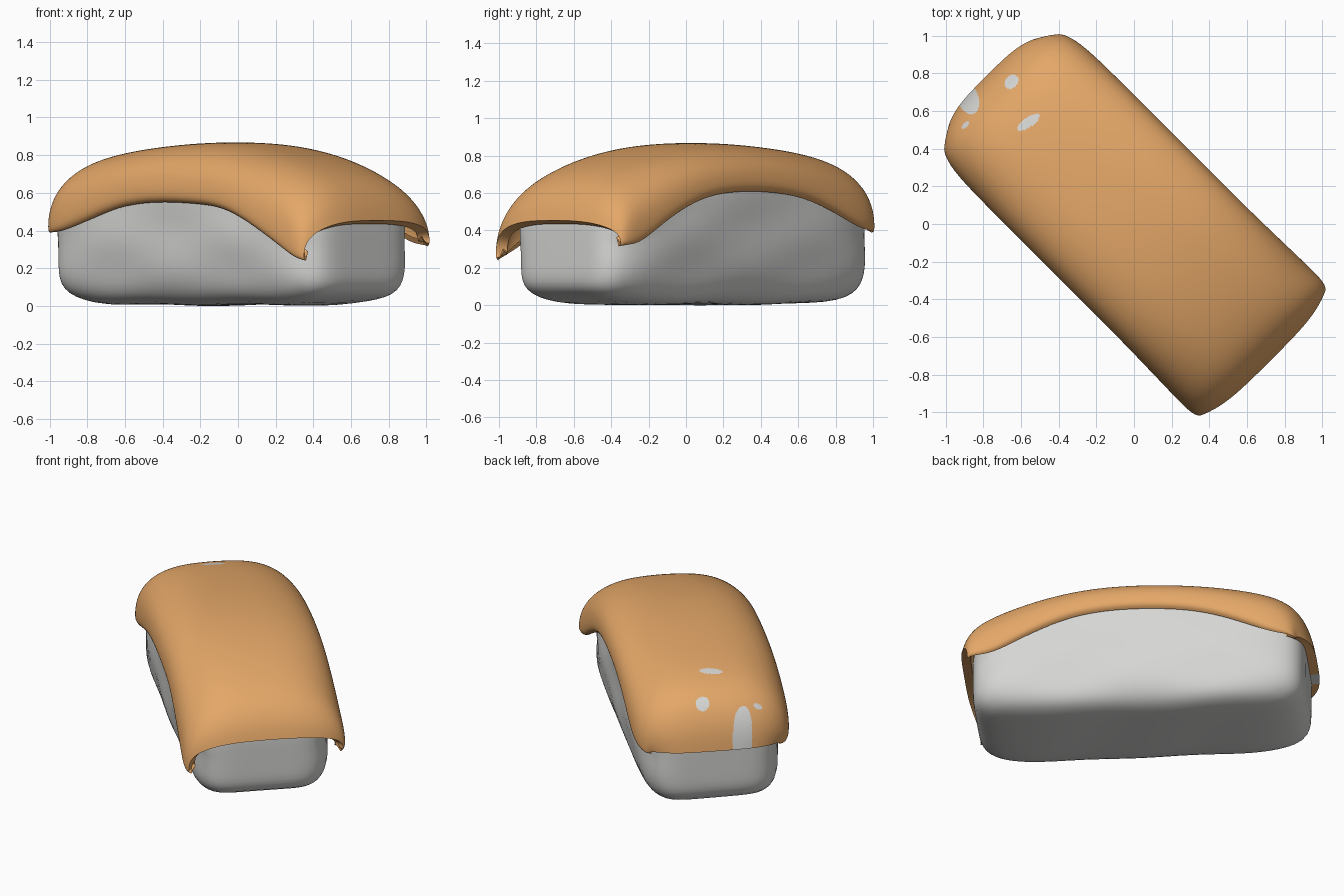
import bpy, bmesh, math

if "Cube" in bpy.data.objects:
    bpy.data.objects.remove(bpy.data.objects["Cube"])

R2 = math.sqrt(2)


def place(u, v, z):
    """The piece lies diagonally: u runs along it, v across it."""
    return ((u + v) / R2, (v - u) / R2, z)


def material(name, rgb):
    m = bpy.data.materials.new(name)
    m.diffuse_color = (*rgb, 1)
    m.use_nodes = True
    m.node_tree.nodes["Principled BSDF"].inputs["Base Color"].default_value = m.diffuse_color
    return m


def make_object(name, bm, mats):
    mesh = bpy.data.meshes.new(name)
    bm.to_mesh(mesh)
    bm.free()
    ob = bpy.data.objects.new(name, mesh)
    bpy.context.collection.objects.link(ob)
    for m in mats:
        mesh.materials.append(m)
    bpy.context.view_layer.objects.active = ob
    ob.select_set(True)
    return ob


rice_white = material("rice white", (0.67, 0.67, 0.66))
fish_orange = material("fish orange", (0.775, 0.386, 0.138))

# Rice block: cube grid pulled to a rounded box, with a domed top and a narrower foot
bm = bmesh.new()
bmesh.ops.create_cube(bm, size=2)
bmesh.ops.subdivide_edges(bm, edges=bm.edges[:], cuts=19, use_grid_fill=True)
P = 6
for vert in bm.verts:
    x, y, z = vert.co
    n = (abs(x) ** P + abs(y) ** P + abs(z) ** P) ** (1 / P)
    x, y, z = x / n, y / n, z / n
    u, v = -0.05 + 1.005 * x, 0.437 * y
    top = 0.80 - (0.22 if u > 0 else 0.13) * u * u
    foot = 1 - 0.12 * max(0, -z - 0.1) ** 1.5
    lump = foot + 0.015 * math.sin(7 * u + 2) * math.cos(6 * z + 3 * y)
    low = 0.004 * (1 + math.sin(9 * u + 4 * v)) * max(0, -z)
    shoulder = 0.25 * y ** 4 * max(0, u) * max(0, z)
    vert.co = place(u, v * lump, top * (0.5 + 0.5 * z) + low - shoulder)
rice = make_object("rice_block", bm, [rice_white])
bpy.ops.object.shade_smooth()
rice.select_set(False)

# Fish slice: rows along the length
# (u, ridge height, half width, front rim height, back rim height, corner pull, rim tuck)
rows = [
    (-1.11, 0.42, 0.40, 0.39, 0.39, 0.10, 0.01),
    (-1.09, 0.54, 0.43, 0.39, 0.39, 0.09, 0.01),
    (-1.02, 0.685, 0.46, 0.39, 0.40, 0.06, 0.02),
    (-0.88, 0.78, 0.485, 0.395, 0.41, 0.02, 0.03),
    (-0.66, 0.825, 0.49, 0.455, 0.50, 0, 0.035),
    (-0.43, 0.85, 0.49, 0.53, 0.58, 0, 0.035),
    (-0.16, 0.87, 0.49, 0.555, 0.61, 0, 0.035),
    (0.12, 0.87, 0.49, 0.545, 0.61, 0, 0.035),
    (0.36, 0.845, 0.49, 0.525, 0.57, 0, 0.035),
    (0.60, 0.795, 0.495, 0.415, 0.46, 0, 0.035),
    (0.80, 0.725, 0.50, 0.31, 0.34, 0, 0.03),
    (0.92, 0.65, 0.50, 0.26, 0.325, 0.02, 0.02),
    (0.995, 0.55, 0.49, 0.245, 0.32, 0.045, 0.02),
    (1.025, 0.455, 0.475, 0.24, 0.315, 0.06, 0.02),
]
COLS = 14
E = 0.74
bm = bmesh.new()
grid = []
for u, ridge, w, front, back, pull, tuck in rows:
    line = []
    for j in range(-1, COLS + 2):
        curled = j < 0 or j > COLS
        a = math.pi * (min(max(j, 0), COLS) / COLS - 0.5)
        t = math.copysign(abs(math.sin(a)) ** E, a)
        rim = (front if t < 0 else back) + 0.6 * tuck
        z = rim + (ridge - rim) * max(0, math.cos(a)) ** E
        v = w * t
        if curled:
            # the rim turns in under the slice
            z -= 0.6 * tuck
            v -= math.copysign(tuck, v)
        line.append(bm.verts.new(place(u - math.copysign(pull * t ** 4, u), v, z)))
    grid.append(line)
for a, b in zip(grid, grid[1:]):
    for j in range(len(a) - 1):
        bm.faces.new((a[j], b[j], b[j + 1], a[j + 1]))
fish = make_object("fish_slice", bm, [fish_orange, rice_white])
sub = fish.modifiers.new("smooth", "SUBSURF")
sub.levels = sub.render_levels = 3
sub.boundary_smooth = "PRESERVE_CORNERS"
bpy.ops.object.modifier_apply(modifier="smooth")

# Rice showing through: x, y, half length, half width, turn
spots = [
    (-0.65, 0.755, 0.042, 0.032, 0.9),
    (-0.56, 0.54, 0.07, 0.026, 0.6),
    (-0.88, 0.665, 0.085, 0.055, 1.9),
    (-0.895, 0.525, 0.026, 0.012, 0.8),
]


def in_spot(co, grow):
    for x, y, l, w, turn in spots:
        dx, dy = co.x - x, co.y - y
        p = dx * math.cos(turn) + dy * math.sin(turn)
        q = dy * math.cos(turn) - dx * math.sin(turn)
        if (p / (l + grow)) ** 2 + (q / (w + grow)) ** 2 < 1:
            return True
    return False


# finer faces around the spots give them clean outlines
bm = bmesh.new()
bm.from_mesh(fish.data)
near = [e for e in bm.edges if all(in_spot(v.co, 0.03) for v in e.verts)]
bmesh.ops.subdivide_edges(bm, edges=near, cuts=3, use_grid_fill=True)
for f in bm.faces:
    f.material_index = int(in_spot(f.calc_center_median(), 0))
bm.to_mesh(fish.data)
bm.free()

thick = fish.modifiers.new("thickness", "SOLIDIFY")
thick.thickness = 0.06
thick.offset = -1
bpy.ops.object.modifier_apply(modifier="thickness")
bpy.ops.object.shade_smooth_by_angle(angle=math.radians(50))
